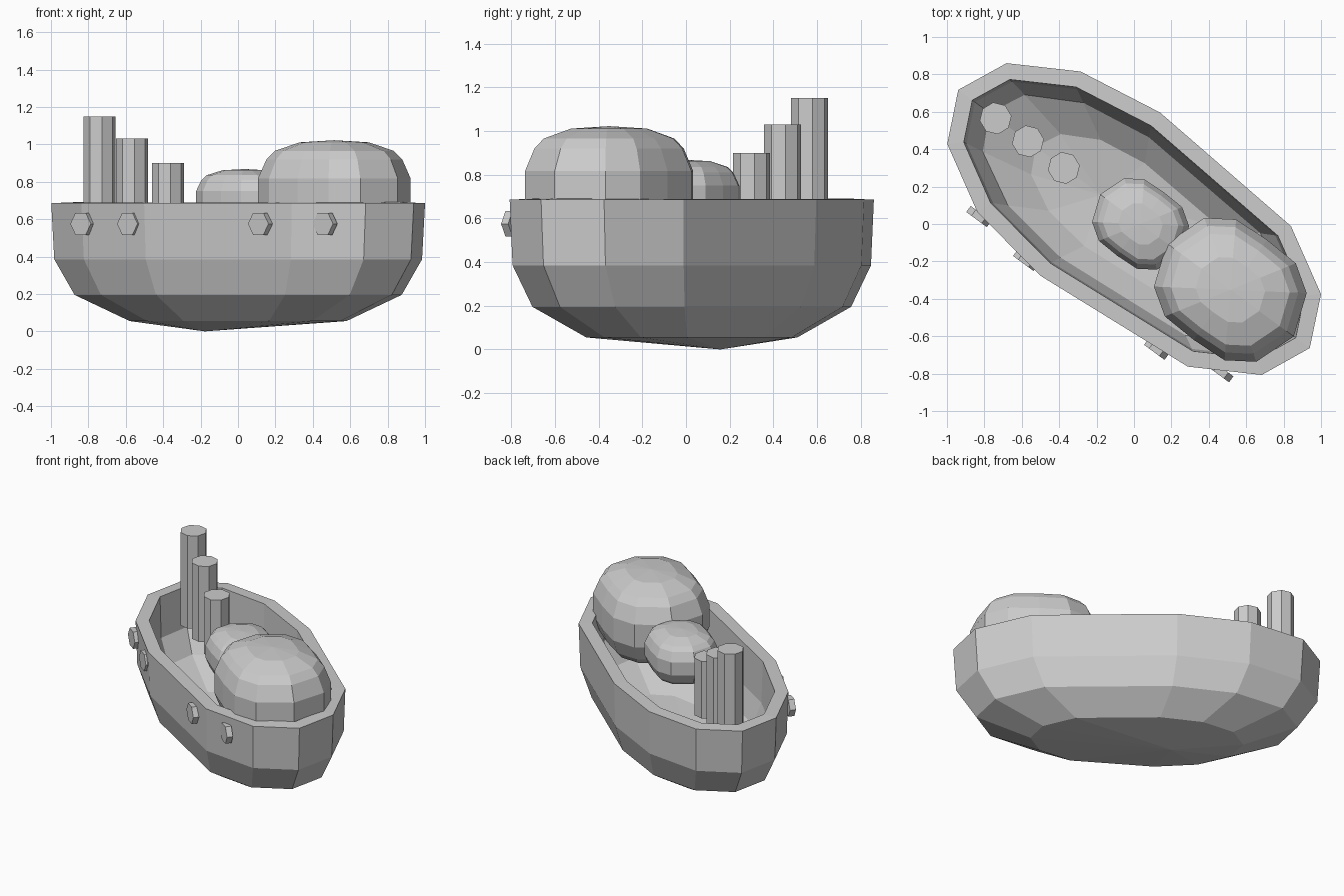
import bpy
from math import radians, pi
from mathutils import Matrix, Vector

if "Cube" in bpy.data.objects:
    bpy.data.objects.remove(bpy.data.objects["Cube"])

ANGLE = radians(-36.3)          # heading of the long axis
TURN = Matrix.Rotation(ANGLE, 4, 'Z')


def add_object(name, verts, faces, place):
    mesh = bpy.data.meshes.new(name)
    mesh.from_pydata(verts, [], faces)
    mesh.transform(TURN)
    obj = bpy.data.objects.new(name, mesh)
    obj.location = place
    bpy.context.collection.objects.link(obj)
    return obj


def mirrored_ring(half):
    """Close a half outline (tip to tip) by mirroring it over the long axis."""
    return half + [(u, -v) for u, v in half[-2:0:-1]]


def loft(name, ring, levels, place, bottom=None, top=None):
    """Stack scaled copies of a ring, with optional apex points."""
    n = len(ring)
    verts = [(u * s, v * s, z) for s, z in levels for u, v in ring]
    faces = []
    for k in range(len(levels) - 1):
        a, b = k * n, (k + 1) * n
        for i in range(n):
            j = (i + 1) % n
            faces.append((a + i, a + j, b + j, b + i))
    if bottom:
        verts.append(bottom)
        faces += [(len(verts) - 1, (i + 1) % n, i) for i in range(n)]
    if top:
        verts.append(top)
        base = (len(levels) - 1) * n
        faces += [(len(verts) - 1, base + i, base + (i + 1) % n) for i in range(n)]
    return add_object(name, verts, faces, place)


# hull: open faceted shell with a thick rim
hull_ring = mirrored_ring([(1.166, 0), (1.044, .268), (.699, .466), (-.225, .541),
                           (-.697, .466), (-1.042, .268), (-1.166, 0)])
hull = loft("hull", hull_ring, [(.58, .055), (.875, .195), (.984, .385), (1, .685)],
            (0, .027, 0), bottom=(-.22, 0, 0))
shell = hull.modifiers.new("thickness", 'SOLIDIFY')
shell.thickness = .085
shell.offset = -1
shell.use_even_offset = True

# two rounded cabins
cabin_ring = mirrored_ring([(.425, 0), (.343, .23), (.2, .325), (0, .335),
                            (-.2, .325), (-.343, .23), (-.425, 0)])
profile = [(.45, .96), (.77, .80), (.88, .64), (.99, .28)]


def cabin(name, size, half_height, place):
    ring = [(u * size, v * size) for u, v in cabin_ring]
    levels = [(s, -h * half_height) for s, h in profile]
    levels += [(s, h * half_height) for s, h in reversed(profile)]
    loft(name, ring, levels, place, (0, 0, -half_height), (0, 0, half_height))


cabin("large_cabin", 1, .285, (.515, -.352, .737))
cabin("small_cabin", .635, .165, (.035, 0, .703))


def prism(name, sides, radius, depth, place, rotation):
    bpy.ops.mesh.primitive_cylinder_add(vertices=sides, radius=radius, depth=depth,
                                        location=place, rotation=rotation)
    bpy.context.object.name = name


# three funnels stepping down toward the cabins
for i, (x, y, top) in enumerate([(-.74, .565, 1.15), (-.567, .442, 1.03), (-.375, .30, .90)]):
    base = .5
    prism(f"funnel_{i + 1}", 8, .086, top - base, (x, y, (top + base) / 2), (0, 0, ANGLE))

# hexagonal portholes along the front side
for i, (x, y) in enumerate([(-.83, .04), (-.58, -.195), (.12, -.67), (.465, -.79)]):
    flat = TURN @ Matrix.Rotation(pi / 2, 4, 'X') @ Matrix.Rotation(pi / 6, 4, 'Z')
    prism(f"porthole_{i + 1}", 6, .068, .04, (x, y, .575), flat.to_euler())
